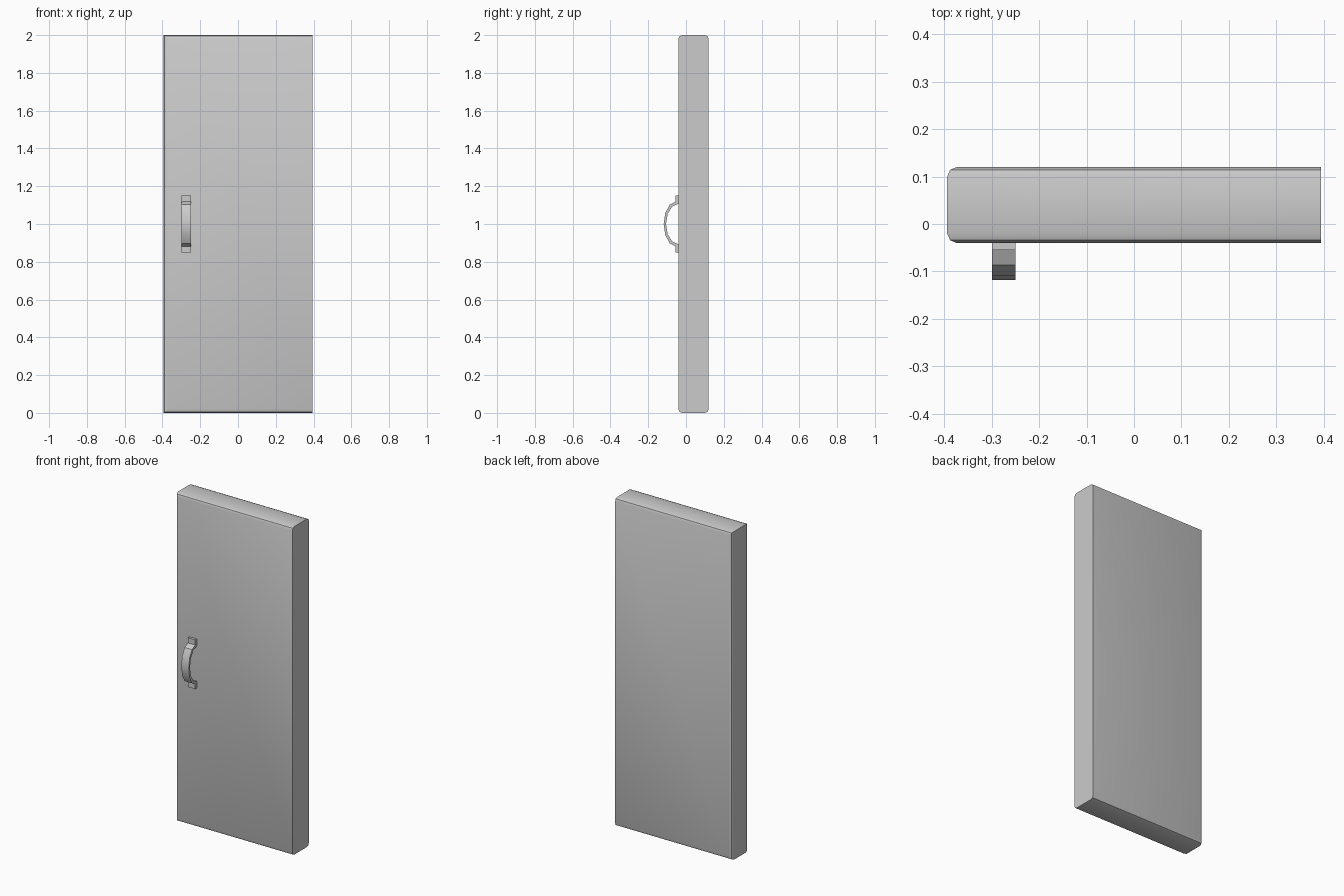
import bpy, bmesh
from math import sin, cos, radians

cube = bpy.data.objects.get("Cube")
if cube:
    bpy.data.objects.remove(cube)

# One grey material for the whole model
grey = bpy.data.materials.new("light_grey")
grey.use_nodes = True
colour = (0.6, 0.6, 0.6, 1)
grey.diffuse_color = colour
grey.node_tree.nodes["Principled BSDF"].inputs["Base Color"].default_value = colour

WIDTH, HEIGHT, FRONT, BACK = 0.788, 2.0, -0.04, 0.12


def finish(name, bm):
    """Turn a bmesh into a smooth shaded object with sharp edges kept."""
    bmesh.ops.recalc_face_normals(bm, faces=bm.faces)
    mesh = bpy.data.meshes.new(name)
    bm.to_mesh(mesh)
    bm.free()
    mesh.materials.append(grey)
    obj = bpy.data.objects.new(name, mesh)
    bpy.context.collection.objects.link(obj)
    bpy.ops.object.select_all(action='DESELECT')
    obj.select_set(True)
    bpy.context.view_layer.objects.active = obj
    bpy.ops.object.shade_smooth_by_angle(angle=radians(30))
    return obj


# Door panel: long top and bottom edges and the opening side are rounded
bm = bmesh.new()
bmesh.ops.create_cube(bm, size=1)
for v in bm.verts:
    v.co.x *= WIDTH
    v.co.y = v.co.y * (BACK - FRONT) + (BACK + FRONT) / 2
    v.co.z = (v.co.z + 0.5) * HEIGHT


def is_rounded(edge):
    a, b = (v.co for v in edge.verts)
    along_x = abs(a.x - b.x) > 0.1
    upright = abs(a.z - b.z) > 0.1
    return along_x or (upright and a.x < 0)


bmesh.ops.bevel(bm, geom=[e for e in bm.edges if is_rounded(e)],
                offset=0.02, segments=2, profile=0.5, affect='EDGES')
finish("door_panel", bm)

# Pull handle: side profile of a bow with two mounting tabs, extruded in x
MID, TAB = 1.0, FRONT - 0.015


def arc(y, depth, half_height, angles):
    return [(y - depth * cos(radians(a)), MID + half_height * sin(radians(a)))
            for a in angles]


outer = arc(TAB, 0.063, 0.118, range(-90, 91, 30))
inner = arc(FRONT, 0.066, 0.107, range(90, -91, -30))
profile = ([(FRONT, MID - 0.15), (TAB, MID - 0.15)] + outer
           + [(TAB, MID + 0.15), (FRONT, MID + 0.15)] + inner)
bm = bmesh.new()
face = bm.faces.new([bm.verts.new((-0.30, y, z)) for y, z in profile])
side = bmesh.ops.extrude_face_region(bm, geom=[face])
bmesh.ops.translate(bm, vec=(0.05, 0, 0),
                    verts=[g for g in side["geom"] if isinstance(g, bmesh.types.BMVert)])
finish("pull_handle", bm)
